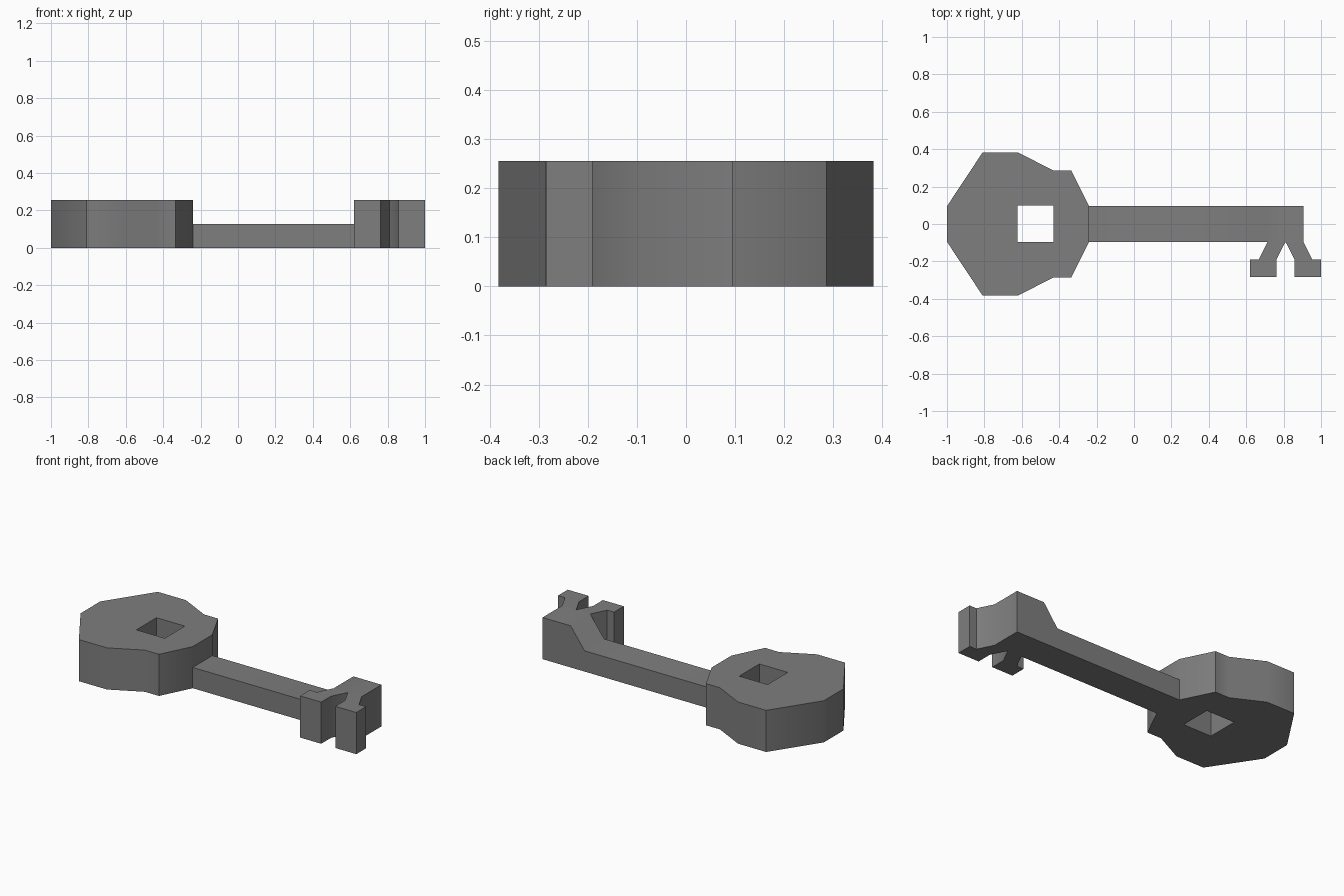
import bpy, bmesh, math
from mathutils import Matrix

if "Cube" in bpy.data.objects:
    bpy.data.objects.remove(bpy.data.objects["Cube"])

H = 0.255          # thickness of head and bit
S = 0.127          # thickness of shaft
W = 0.095          # half width of shaft
TIP = 0.715        # x where the ramp meets the full-height tip

metal = bpy.data.materials.new("dark_metal")
metal.diffuse_color = (0.21, 0.21, 0.21, 1)
metal.use_nodes = True
metal.node_tree.nodes["Principled BSDF"].inputs["Base Color"].default_value = metal.diffuse_color


def prism(name, loops, height):
    """Extrude closed outlines (extra loops become holes) up from z = 0."""
    cu = bpy.data.curves.new(name, 'CURVE')
    cu.dimensions = '2D'
    cu.fill_mode = 'BOTH'
    cu.extrude = height / 2
    for pts in loops:
        sp = cu.splines.new('POLY')
        sp.points.add(len(pts) - 1)
        for p, (x, y) in zip(sp.points, pts):
            p.co = (x, y, 0, 1)
        sp.use_cyclic_u = True
    tmp = bpy.data.objects.new(name + "_outline", cu)
    me = bpy.data.meshes.new_from_object(tmp)
    bpy.data.objects.remove(tmp)
    me.transform(Matrix.Translation((0, 0, height / 2)))
    return me


def build(name, meshes, seam_x=None):
    """Weld meshes into one object, open the seam and smooth shallow edges."""
    bm = bmesh.new()
    for me in meshes:
        bm.from_mesh(me)
    bmesh.ops.remove_doubles(bm, verts=bm.verts, dist=1e-4)
    if seam_x is not None:
        inner = [f for f in bm.faces
                 if all(abs(v.co.x - seam_x) < 1e-3 for v in f.verts)]
        bmesh.ops.delete(bm, geom=inner, context='FACES')
    bmesh.ops.recalc_face_normals(bm, faces=bm.faces)
    for f in bm.faces:
        f.smooth = True
    for e in bm.edges:
        e.smooth = e.calc_face_angle(math.pi) < math.radians(55)
    me = bpy.data.meshes.new(name)
    bm.to_mesh(me)
    bm.free()
    me.materials.append(metal)
    ob = bpy.data.objects.new(name, me)
    bpy.context.collection.objects.link(ob)
    return ob


# Head: symmetric faceted outline with a square hole
half = [(-1, 0.095), (-0.81, 0.382), (-0.62, 0.382),
        (-0.43, 0.286), (-0.335, 0.286), (-0.24, 0.095)]
outline = half + [(x, -y) for x, y in reversed(half)]
hole = [(-0.622, -W), (-0.43, -W), (-0.43, 0.1), (-0.622, 0.1)]
build("key_head", [prism("head", [outline, hole], H)])

# Shaft: side profile that ramps up to full thickness near the tip
profile = [(-0.24, 0), (TIP, 0), (TIP, H), (0.62, S), (-0.24, S)]
shaft = prism("shaft", [profile], 2 * W)
shaft.transform(Matrix(((1, 0, 0, 0), (0, 0, -1, W),
                        (0, 1, 0, 0), (0, 0, 0, 1))))

# Bit: tip block with two splayed teeth, mirrored about its middle
tooth = [(TIP, W), (TIP, -W), (0.667, -0.19), (0.62, -0.19), (0.62, -0.284),
         (0.762, -0.284), (0.762, -0.19)]
bit = tooth + [(0.81, -W)] + [(1.62 - x, y) for x, y in reversed(tooth)]
build("key_shaft_and_bit", [shaft, prism("bit", [bit], H)], TIP)
